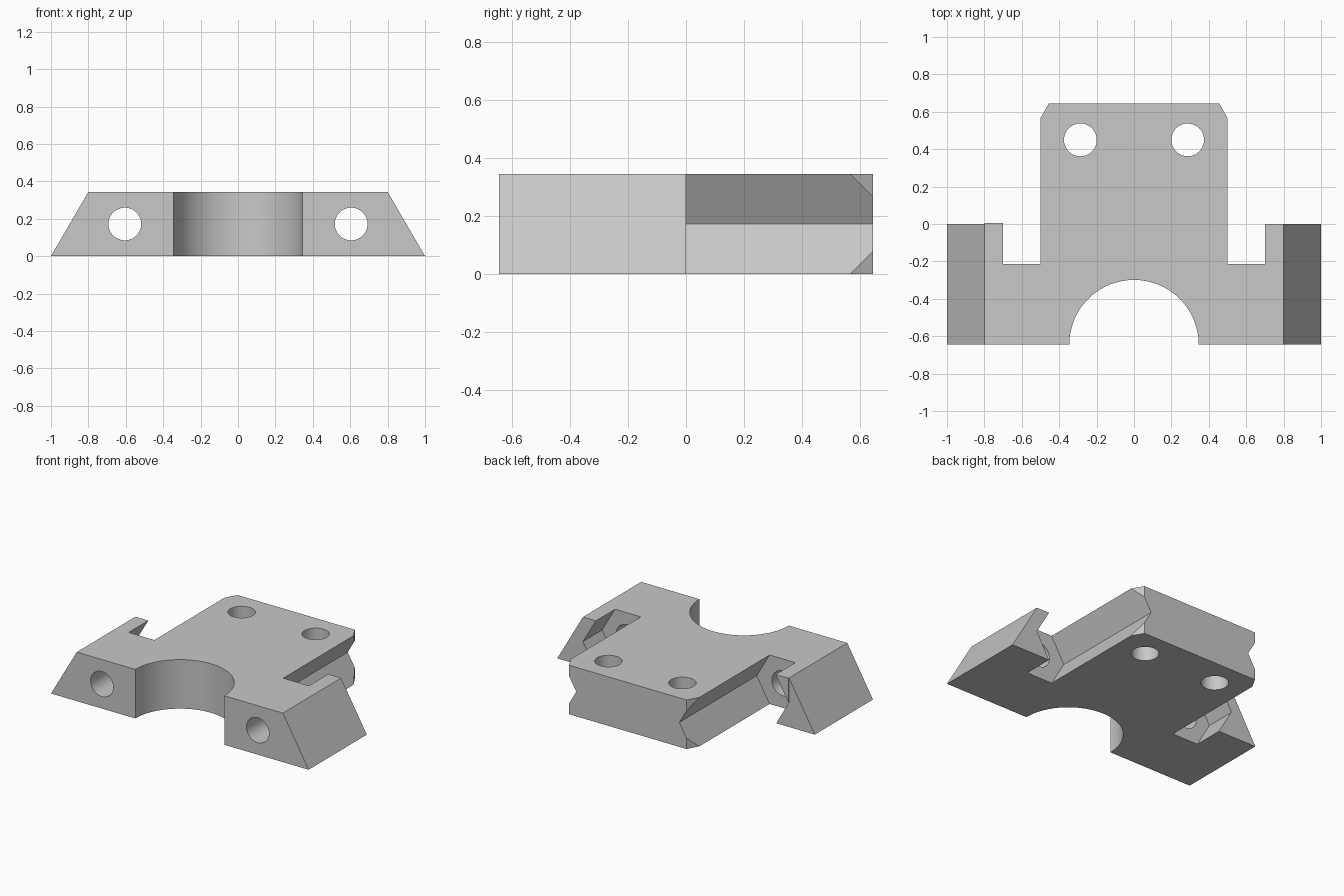
import bpy, bmesh, math

if "Cube" in bpy.data.objects:
    bpy.data.objects.remove(bpy.data.objects["Cube"], do_unlink=True)

H = 0.344      # plate thickness
Y = 0.645      # half depth
HOLE = 0.0875  # bolt hole radius

grey = bpy.data.materials.new("plain grey")
grey.use_nodes = True
grey.diffuse_color = (0.58, 0.58, 0.58, 1)
grey.node_tree.nodes["Principled BSDF"].inputs["Base Color"].default_value = (0.58, 0.58, 0.58, 1)


def prism(name, points, start, end, axis="y"):
    """Extrude a closed outline along y (outline in xz) or z (outline in xy)."""
    bm = bmesh.new()
    place = (lambda a, b: (a, start, b)) if axis == "y" else (lambda a, b: (a, b, start))
    face = bm.faces.new([bm.verts.new(place(a, b)) for a, b in points])
    ext = bmesh.ops.extrude_face_region(bm, geom=[face])
    moved = [v for v in ext["geom"] if isinstance(v, bmesh.types.BMVert)]
    step = (0, end - start, 0) if axis == "y" else (0, 0, end - start)
    bmesh.ops.translate(bm, verts=moved, vec=step)
    bmesh.ops.recalc_face_normals(bm, faces=bm.faces)
    mesh = bpy.data.meshes.new(name)
    bm.to_mesh(mesh)
    bm.free()
    mesh.materials.append(grey)
    obj = bpy.data.objects.new(name, mesh)
    bpy.context.collection.objects.link(obj)
    return obj


def circle(a, b, r, n=64):
    return [(a + r * math.cos((i + 0.5) * math.tau / n),
             b + r * math.sin((i + 0.5) * math.tau / n)) for i in range(n)]


def box(a0, a1, b0, b1):
    return [(a0, b0), (a1, b0), (a1, b1), (a0, b1)]


def flip(points, s):
    return [(s * a, b) for a, b in points]


# Plate with sloping ends
body = prism("mounting_bracket", [(-1, 0), (1, 0), (0.8, H), (-0.8, H)], -Y, Y)

# Hexagonal nut channel, open through the top and bottom
channel = [(0.4, H / 2), (0.5, 0), (0.5, -0.1), (0.7, -0.1), (0.7, 0),
           (0.8, H / 2), (0.7, H), (0.7, H + 0.1), (0.5, H + 0.1), (0.5, H)]
cutters = []
for s in (-1, 1):
    cutters += [
        prism("channel_cutter", flip(channel, s), -0.213, 0.8),
        prism("ear_end_cutter", flip(box(0.6, 1.2, -0.2, H + 0.2), s), 0, 0.9),
        prism("ear_hole_cutter", circle(s * 0.605, H / 2, HOLE), -0.8, -0.1),
        prism("tongue_hole_cutter", circle(s * 0.287, 0.45, HOLE), -0.2, H + 0.2, "z"),
        prism("corner_cutter", flip([(0.41, Y + 0.078), (0.545, Y - 0.156), (0.7, Y + 0.2)], s),
              -0.3, H + 0.3, "z"),
    ]
# Semicircular front recess
cutters.append(prism("recess_cutter", circle(0, -Y, 0.346, 128), -0.2, H + 0.2, "z"))

bpy.context.view_layer.objects.active = body
for cutter in cutters:
    cutter.hide_render = True
    mod = body.modifiers.new("cut", "BOOLEAN")
    mod.operation = "DIFFERENCE"
    mod.solver = "EXACT"
    mod.object = cutter
    bpy.ops.object.modifier_apply(modifier=mod.name)
    bpy.data.objects.remove(cutter, do_unlink=True)

# Small raised step on the end of one ear
prism("ear_step", [(-0.8, H), (-0.7, H), (-0.8, H / 2)], -0.001, 0.005)

# Smooth round walls, crisp corners
bpy.ops.object.select_all(action="DESELECT")
body.select_set(True)
bpy.ops.object.shade_smooth_by_angle(angle=math.radians(25))
